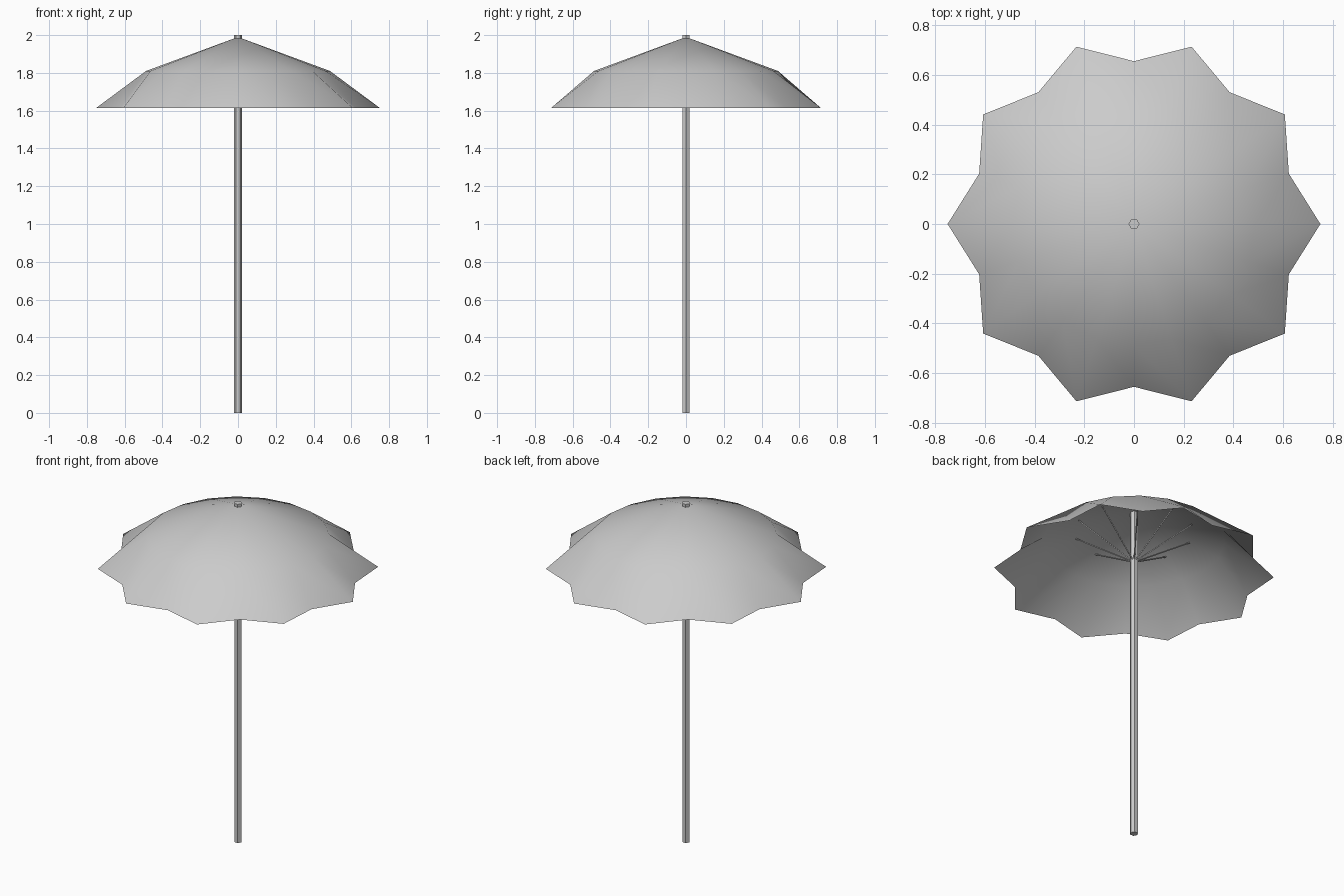
import bpy, bmesh
from math import cos, sin, pi
from mathutils import Vector

if "Cube" in bpy.data.objects:
    bpy.data.objects.remove(bpy.data.objects["Cube"])

RIBS = 10


def add_object(name, bm, smooth=None):
    mesh = bpy.data.meshes.new(name)
    bm.to_mesh(mesh)
    bm.free()
    obj = bpy.data.objects.new(name, mesh)
    bpy.context.collection.objects.link(obj)
    if smooth is not None:
        bpy.ops.object.select_all(action='DESELECT')
        obj.select_set(True)
        bpy.context.view_layer.objects.active = obj
        bpy.ops.object.shade_smooth_by_angle(angle=smooth)
    return obj


def polar(r, a, z):
    return Vector((r * cos(a), r * sin(a), z))


def rod(bm, p, q, radius, sides, turn=0.0):
    # Capped prism between two points
    axis = (q - p).normalized()
    ref = Vector((1, 0, 0)) if abs(axis.z) > 0.99 else Vector((0, 0, 1))
    u = (ref - axis * ref.dot(axis)).normalized()
    v = axis.cross(u)
    rings = [[bm.verts.new(c + radius * (u * cos(t) + v * sin(t)))
              for t in [turn + 2 * pi * i / sides for i in range(sides)]]
             for c in (p, q)]
    for i in range(sides):
        j = (i + 1) % sides
        bm.faces.new((rings[0][i], rings[0][j], rings[1][j], rings[1][i]))
    bm.faces.new(rings[0][::-1])
    bm.faces.new(rings[1])


# Canopy: apex, round shoulder ring, scalloped rim
bm = bmesh.new()
n = RIBS * 2
apex = bm.verts.new((0, 0, 1.99))
angles = [2 * pi * i / n for i in range(n)]
shoulder = [bm.verts.new(polar(0.487, a, 1.81)) for a in angles]
rim = [bm.verts.new(polar(0.655 if i % 2 else 0.75, a, 1.615))
       for i, a in enumerate(angles)]
for i in range(n):
    j = (i + 1) % n
    bm.faces.new((apex, shoulder[i], shoulder[j]))
    bm.faces.new((shoulder[i], rim[i], rim[j], shoulder[j]))
add_object("canopy", bm, smooth=pi / 3)

# Hexagonal pole
bm = bmesh.new()
rod(bm, Vector((0, 0, 0)), Vector((0, 0, 2)), 0.022, 6)
add_object("pole", bm)

# Thin stretchers from the pole up to the canopy
bm = bmesh.new()
for i in range(RIBS):
    a = 2 * pi * (i + 0.5) / RIBS
    rod(bm, polar(0.01, a, 1.685), polar(0.32, a, 1.868), 0.004, 4)
add_object("stretchers", bm)
